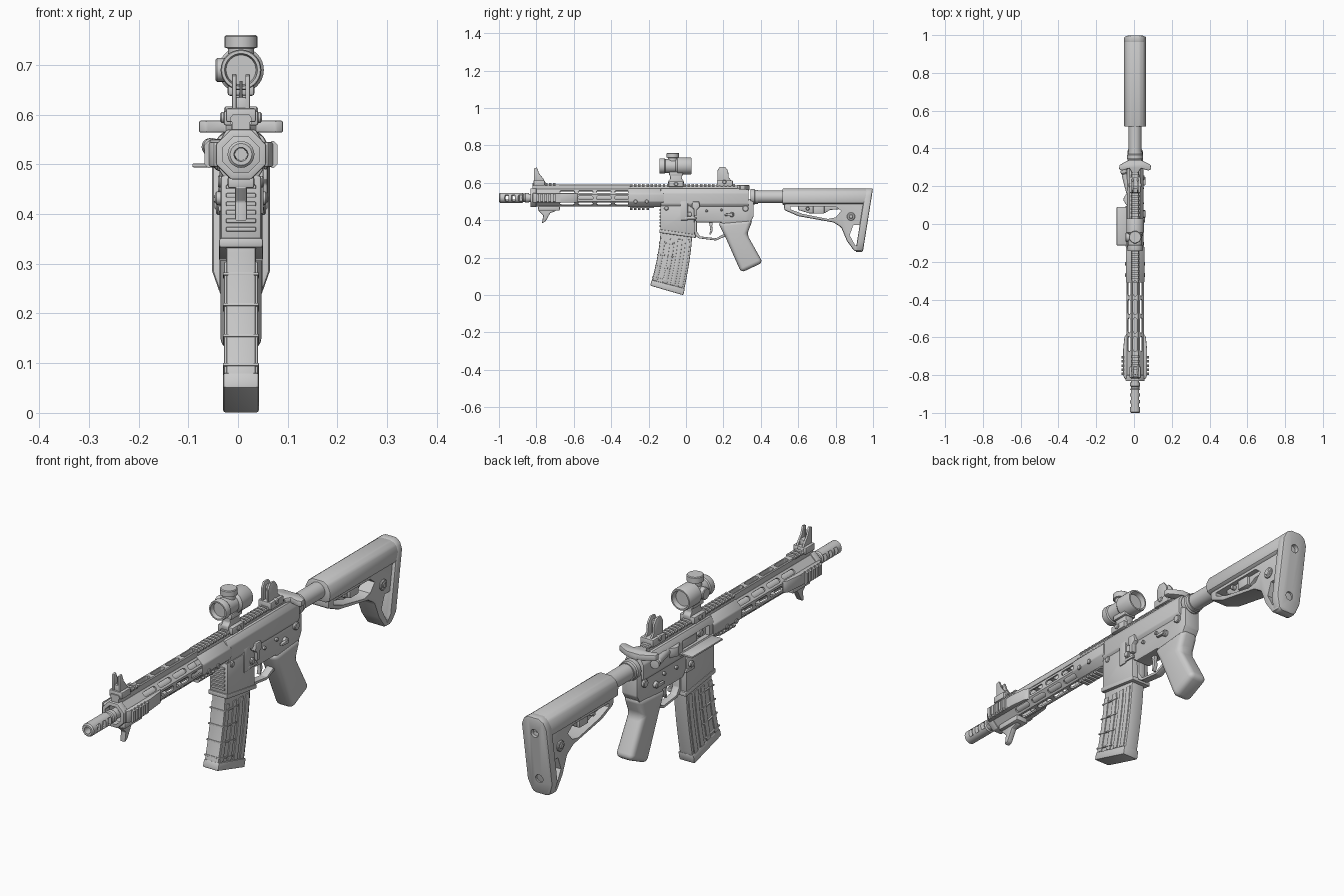
import bpy, bmesh, math
from math import sin, cos, pi

AX = {'x': lambda a, b, c: (c, a, b), 'y': lambda a, b, c: (a, c, b), 'z': lambda a, b, c: (a, b, c)}
BORE = 0.52


def finish(name, bm):
    bmesh.ops.recalc_face_normals(bm, faces=bm.faces[:])
    me = bpy.data.meshes.new(name)
    bm.to_mesh(me)
    bm.free()
    ob = bpy.data.objects.new(name, me)
    bpy.context.collection.objects.link(ob)
    return ob


def prism(name, pts, lo, hi, axis='x', bev=0, seg=2):
    bm = bmesh.new()
    f = AX[axis]
    a = [bm.verts.new(f(u, v, lo)) for u, v in pts]
    b = [bm.verts.new(f(u, v, hi)) for u, v in pts]
    bm.faces.new(a)
    bm.faces.new(b)
    n = len(pts)
    for i in range(n):
        bm.faces.new((a[i], a[(i + 1) % n], b[(i + 1) % n], b[i]))
    bmesh.ops.recalc_face_normals(bm, faces=bm.faces[:])
    if bev:
        edges = [e for e in bm.edges if e.calc_face_angle(0) > 0.5]
        bmesh.ops.bevel(bm, geom=edges, offset=bev, offset_type='OFFSET', segments=seg,
                        profile=0.5, affect='EDGES', clamp_overlap=True)
    return finish(name, bm)


def box(name, x0, x1, y0, y1, z0, z1, bev=0.003):
    return prism(name, [(y0, z0), (y1, z0), (y1, z1), (y0, z1)], x0, x1, 'x', bev)


def lathe(name, prof, loc, axis='y', n=32):
    # prof: (distance along axis, radius), starting and ending at radius 0
    bm = bmesh.new()
    f = AX[axis]
    rings = [[bm.verts.new(f(r * cos(2 * pi * i / n), r * sin(2 * pi * i / n), t)) for i in range(n)] for t, r in prof]
    for p, q in zip(rings, rings[1:]):
        for i in range(n):
            bm.faces.new((p[i], p[(i + 1) % n], q[(i + 1) % n], q[i]))
    bmesh.ops.remove_doubles(bm, verts=bm.verts[:], dist=1e-5)
    ob = finish(name, bm)
    ob.location = loc
    return ob


def pin(name, x0, x1, y, z, r, b=0.003):
    return lathe(name, [(x0, 0), (x0, r - b), (x0 + b, r), (x1 - b, r), (x1, r - b), (x1, 0)], (0, y, z), 'x', 24)


def cut(ob, *cutters):
    bpy.context.view_layer.objects.active = ob
    for c in cutters:
        c.hide_render = True
        m = ob.modifiers.new('cut', 'BOOLEAN')
        m.operation, m.solver, m.object = 'DIFFERENCE', 'EXACT', c
        bpy.context.view_layer.update()
        bpy.ops.object.modifier_apply(modifier=m.name)
        bpy.data.objects.remove(c)
    return ob


def sym(pts):
    return pts + [(-x, z) for x, z in reversed(pts)]


def octagon(r, c=BORE):
    k = r / cos(pi / 8)
    return [(k * cos(pi / 8 + i * pi / 4), c + k * sin(pi / 8 + i * pi / 4)) for i in range(8)]


def slot(y, length, w):
    h = length / 2 - w / 2
    arc = [i * pi / 6 for i in range(7)]
    return ([(w / 2 * cos(a), y + h + w / 2 * sin(a)) for a in arc] +
            [(-w / 2 * cos(a), y - h - w / 2 * sin(a)) for a in arc])


def rail(name, y0, y1, loc, rot=0, hw=0.022, pitch=0.022):
    base = prism(name + '_base', sym([(hw * .65, -.014), (hw * .8, .003)]), y0, y1, 'y')
    tooth = prism(name + '_teeth', sym([(hw * .7, -.006), (hw, .001), (hw, .005), (hw * .75, .012)]), y0, y0 + .013, 'y')
    m = tooth.modifiers.new('repeat', 'ARRAY')
    m.use_relative_offset, m.use_constant_offset = False, True
    m.constant_offset_displace = (0, pitch, 0)
    m.count = int((y1 - y0) / pitch)
    for o in (base, tooth):
        o.location, o.rotation_euler = loc, (0, rot, 0)


# barrel and muzzle brake
lathe('barrel', [(-.87, 0), (-.87, .021), (-.3, .024), (-.3, 0)], (0, 0, BORE), n=24)
brake = lathe('muzzle_brake', [(-.90, 0), (-.90, .012), (-1, .014), (-1, .022), (-.995, .027), (-.875, .027),
                               (-.87, .022), (-.862, .022), (-.858, .026), (-.84, .026), (-.84, 0)], (0, 0, BORE), n=24)
for i in range(3):
    y = -.975 + i * .036
    cut(brake, *[prism('c', [(s * .009, y + .012), (s * .009, y + .03), (s * .05, y + .018), (s * .05, y - .003)],
                       .504, .536, 'z') for s in (-1, 1)])

# slotted handguard
guard = prism('handguard', octagon(.046), -.82, -.29, 'y')
ridge = prism('handguard_top_ridge', sym([(.018, .562), (.018, .588), (.015, .592)]), -.82, -.29, 'y')
cut(guard, prism('c', octagon(.039), -.9, -.2, 'y'))
for i in range(4):
    y = -.635 + i * .098
    cut(ridge, prism('c', slot(y, .08, .02), .5, .65, 'z'))
    for k in range(4):
        c = prism('c', slot(y, .08, .02), -.1, .1, 'z')
        c.location, c.rotation_euler = (0, 0, BORE), (0, k * pi / 4, 0)
        cut(guard, c)
collar = cut(prism('handguard_front_collar', octagon(.05), -.832, -.80, 'y', .003), prism('c', octagon(.036), -.9, -.7, 'y'))
prism('handguard_rear_collar', octagon(.049), -.31, -.12, 'y', .004)
rail('front_rail', -.82, -.68, (0, 0, .588))
rail('top_rail', -.30, .29, (0, 0, .582))
rail('lower_rail', -.30, -.17, (0, 0, .468), pi, .026)
for s in (-1, 1):
    side = 'left' if s > 0 else 'right'
    rail(side + '_rail', -.80, -.67, (s * .061, 0, BORE), s * pi / 2, .027)
    prism(side + '_rail_ramp', [(s * .043, -.82), (s * .055, -.82), (s * .064, -.80), (s * .064, -.67),
                                (s * .057, -.60), (s * .043, -.575)], .495, .545, 'z', .004)
    for y in (-.27, -.21):
        pin('collar_screw', s * .049 - .004, s * .049 + .004, y, .50, .010, .002)

# hand stop
prism('hand_stop', [(-.785, .47), (-.68, .47), (-.70, .447), (-.725, .44), (-.752, .392), (-.77, .385),
                    (-.763, .425), (-.79, .452)], -.012, .012, 'x', .004)
box('hand_stop_base', -.027, .027, -.79, -.675, .452, .476, .005)

# upper receiver
upper = prism('upper_receiver', sym([(.034, .472), (.044, .488), (.044, .545), (.03, .57)]), -.135, .335, 'y', .004)
cut(upper, box('c', -.1, -.025, -.10, .075, .505, .547, 0))
prism('upper_top', sym([(.02, .56), (.018, .584)]), -.30, .34, 'y', .003)
pin('bolt', -.036, -.02, -.06, .526, .015)
box('bolt_carrier', -.038, -.02, -.03, .075, .508, .542)
box('port_cover', -.098, -.04, -.113, .09, .494, .502)
lathe('port_hinge', [(-.12, 0), (-.12, .006), (.095, .006), (.095, 0)], (-.045, 0, .498), n=12)
prism('shell_deflector', [(-.04, .09), (-.062, .125), (-.06, .14), (-.04, .17)], .51, .55, 'z', .003)
fa = lathe('forward_assist', [(-.06, 0), (-.06, .016), (.04, .016), (.045, .013), (.052, .018), (.068, .018), (.07, 0)],
           (-.045, .22, .535), n=20)
fa.rotation_euler = (0, 0, .25)
# charging handle
wing = [(.016, .27), (.03, .295), (.07, .283), (.085, .29), (.083, .312), (.06, .325), (.03, .34)]
prism('charging_handle', sym(wing), .564, .588, 'z', .004)

# lower receiver with magazine well
prism('lower_receiver', [(-.12, .485), (-.12, .40), (.05, .40), (.06, .388), (.19, .388), (.21, .36), (.325, .36), (.362, .42),
                         (.362, .50), (.34, .515), (.31, .485)], -.035, .035, 'x', .005)
well = prism('magazine_well', [(-.137, .478), (-.137, .345), (.047, .318), (.045, .46), (.02, .478)], -.041, .041, 'x', .006)
prism('magazine_well_lip', [(-.143, .352), (-.143, .333), (.053, .305), (.053, .323)], -.044, .044, 'x', .004)
for i in range(6):
    box('well_front_groove', -.03, .03, -.143, -.13, .365 + i * .017, .374 + i * .017, .002)
lathe('end_plate', [(.345, 0), (.345, .042), (.365, .042), (.37, .038), (.385, .038), (.385, 0)], (0, 0, .525), n=24)

# controls on both sides
for s in (-1, 1):
    for y, z, r in ((.318, .463, .016), (-.105, .465, .012), (.11, .45, .007), (.19, .455, .007)):
        pin('receiver_pin', min(s * .03, s * .046), max(s * .03, s * .046), y, z, r)
    pin('selector_hub', min(s * .03, s * .05), max(s * .03, s * .05), .245, .43, .013)
    prism('selector_lever', [(.205, .424), (.25, .422), (.25, .438), (.205, .434)], min(s * .042, s * .055), max(s * .042, s * .055), 'x', .003)
    pin('magazine_button', min(s * .035, s * .052), max(s * .035, s * .052), .02, .432, .013)
    box('magazine_button_fence', min(s * .035, s * .046), max(s * .035, s * .046), -.005, .055, .405, .417)
prism('bolt_catch', [(.035, .50), (.07, .50), (.075, .47), (.06, .46), (.06, .425), (.042, .425), (.042, .46), (.03, .47)],
      .03, .054, 'x', .004)
box('well_side_panel', .035, .045, -.03, .01, .40, .50)

# trigger, guard and grip
prism('trigger_guard', [(.04, .325), (.07, .303), (.16, .292), (.215, .315), (.215, .335), (.195, .322), (.16, .304), (.075, .314),
                        (.058, .34), (.058, .40), (.04, .40)], -.016, .016, 'x', .003)
prism('trigger', [(.12, .40), (.145, .40), (.14, .37), (.142, .345), (.132, .322), (.124, .325), (.130, .345), (.127, .37)],
      -.008, .008, 'x', .002)
prism('grip', [(.17, .388), (.207, .318), (.295, .12), (.411, .174), (.326, .325), (.358, .405)], -.041, .041, 'x', .022, 4)


# curved magazine, t runs down and u runs front to back
def mag(t, u):
    d = t ** 1.6
    return (-.135 - .055 * d + u * (.170 + .004 * d), .36 - .31 * t - .05 * t * u)


def mag_part(name, t0, t1, u0, u1, hw, bev=.003):
    n = 8 if t1 - t0 > .2 else 1
    ts = [t0 + (t1 - t0) * i / n for i in range(n + 1)]
    return prism(name, [mag(t, u0) for t in ts] + [mag(t, u1) for t in reversed(ts)], -hw, hw, 'x', bev)


mag_part('magazine', 0, .99, 0, 1, .030, .005)
for u in (.02, .32, .56, .8):
    mag_part('magazine_rib', .18, .9, u, u + .14, .034, .002)
for t in (.25, .45, .65, .84):
    mag_part('magazine_band', t, t + .018, -.02, .5, .036, .001)
mag_part('magazine_floor', .9, 1, -.01, 1.01, .036, .005)

# buffer tube and stock
lathe('buffer_tube', [(.36, 0), (.36, .034), (.55, .034), (.55, 0)], (0, 0, .525))
prism('stock_body', sym([(.035, .482), (.056, .492), (.058, .53), (.046, .556), (.025, .569)]), .515, .97, 'y', .006)
frame = prism('stock_frame', [(.525, .50), (.525, .455), (.60, .422), (.79, .388), (.83, .362), (.86, .29), (.90, .235), (.94, .235),
                              (.975, .50)], -.043, .043, 'x', .008)
cut(frame, prism('c', [(.895, .375), (.94, .375), (.928, .275), (.905, .265), (.875, .32)], -.1, .1),
    prism('c', [(.56, .474), (.56, .458), (.62, .435), (.76, .407), (.80, .415), (.83, .45), (.80, .474)], -.1, .1))
prism('stock_lever', [(.60, .48), (.60, .455), (.66, .437), (.74, .437), (.77, .455), (.83, .46), (.83, .48)], -.022, .022, 'x', .004)
box('stock_lever_block', -.034, .034, .68, .74, .435, .478, .005)
pin('stock_lever_pin', -.04, .04, .65, .462, .010)
pin('stock_socket', -.05, .05, .882, .42, .022)
pin('stock_socket_core', -.053, .053, .882, .42, .012)
# butt pad, sheared to follow the sloped rear
pad = prism('butt_pad', sym([(.028, .23), (.042, .24), (.058, .285), (.058, .53), (.046, .557), (.025, .571)]), .945, .985, 'y', .008)
for z in (.30, .50):
    cut(pad, lathe('c', [(.968, 0), (.968, .017), (1.1, .017), (1.1, 0)], (0, 0, z), n=20))
for v in pad.data.vertices:
    v.co.y += .015 + (v.co.z - .571) * .16

# optic and mount
lathe('optic_tube', [(-.125, 0), (-.125, .030), (-.143, .033), (-.143, .039), (-.137, .041), (-.115, .041), (-.11, .037), (-.055, .037),
                     (-.045, .046), (.022, .046), (.03, .043), (.03, .037), (.01, .033), (.01, 0)], (0, 0, .69))
lathe('optic_top_turret', [(.70, 0), (.70, .026), (.733, .026), (.735, .033), (.757, .033), (.76, .03), (.76, 0)], (0, -.07, 0), 'z', 24)
pin('optic_side_turret', -.051, 0, -.07, .69, .024)
prism('optic_mount', [(-.095, .592), (-.012, .592), (-.012, .61), (-.022, .622), (-.018, .66), (-.088, .66), (-.084, .622), (-.095, .61)],
      -.018, .018, 'x', .004)
box('optic_clamp', -.035, .035, -.093, -.014, .578, .608, .005)
pin('optic_clamp_screw', -.042, .042, -.053, .594, .011)
box('optic_cradle', -.027, .027, -.09, -.016, .638, .66, .005)

# folding sights
box('front_sight_base', -.03, .03, -.815, -.755, .585, .613, .004)
box('rear_sight_base', -.03, .03, .165, .25, .582, .613, .004)
for s in (-1, 1):
    x0, x1 = sorted((s * .009, s * .018))
    prism('front_sight_ear', [(-.812, .60), (-.75, .60), (-.765, .625), (-.785, .65), (-.797, .682), (-.812, .678)], x0, x1, 'x', .002)
    prism('rear_sight_ear', [(.168, .60), (.168, .665), (.18, .686), (.208, .686), (.225, .665), (.228, .63), (.25, .60)], x0, x1, 'x', .002)
box('front_sight_web', -.012, .012, -.808, -.77, .60, .635)
lathe('front_sight_post', [(.62, 0), (.62, .004), (.668, .003), (.668, 0)], (0, -.797, 0), 'z', 10)
web = box('rear_sight_aperture', -.012, .012, .185, .202, .60, .67)
cut(web, lathe('c', [(.1, 0), (.1, .006), (.3, .006), (.3, 0)], (0, 0, .652), n=16))
pin('rear_sight_knob', -.034, .034, .205, .605, .011)

# shared centring and shading
bpy.ops.object.select_all(action='DESELECT')
for ob in bpy.context.scene.objects:
    ob.location.x += .006
    ob.select_set(True)
    bpy.context.view_layer.objects.active = ob
bpy.ops.object.shade_smooth_by_angle(angle=math.radians(30))
